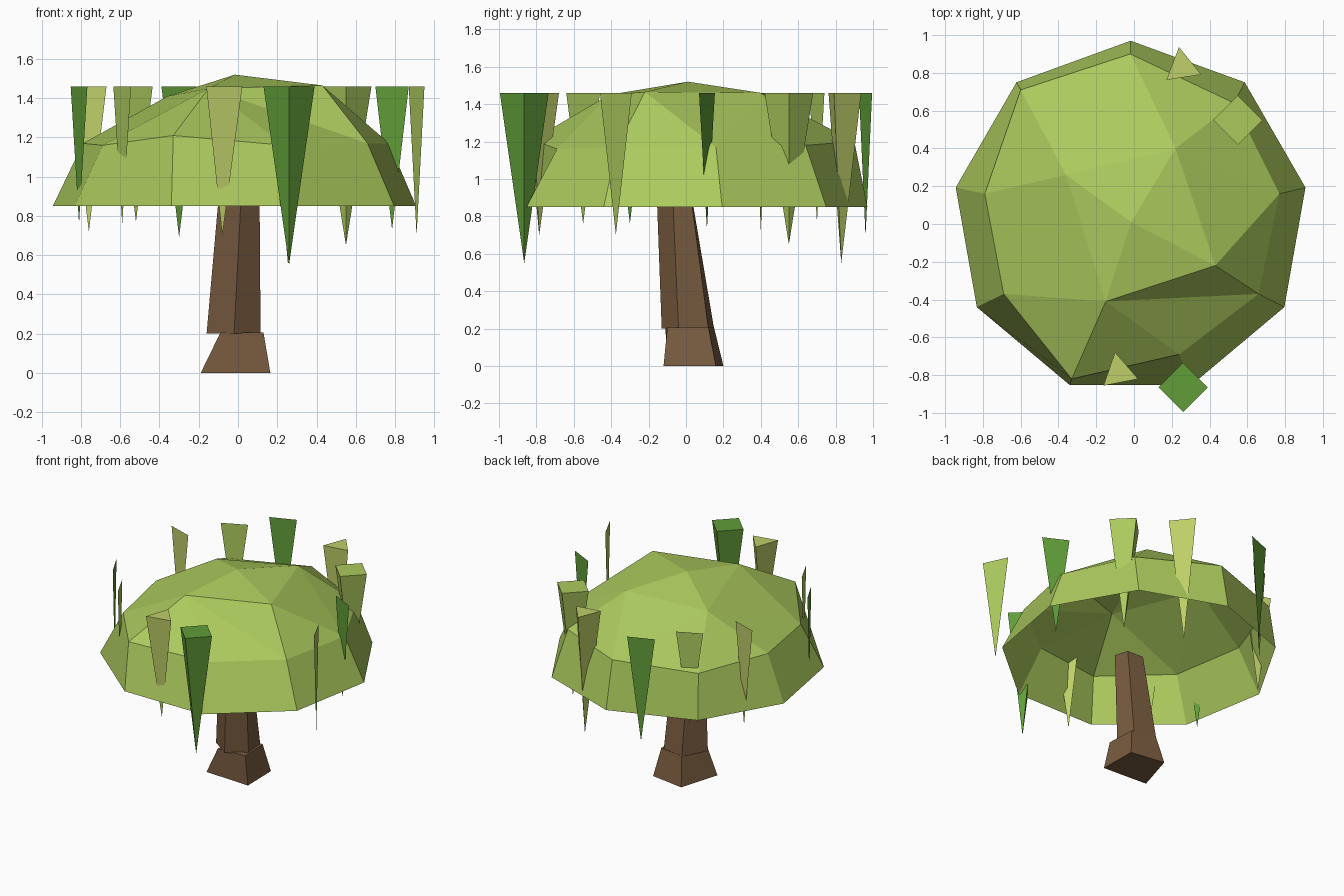
import bpy, math
from mathutils import Vector

if "Cube" in bpy.data.objects:
    bpy.data.objects.remove(bpy.data.objects["Cube"])


def material(name, rgb):
    m = bpy.data.materials.new(name)
    m.diffuse_color = (*rgb, 1)
    m.use_nodes = True
    m.node_tree.nodes["Principled BSDF"].inputs["Base Color"].default_value = m.diffuse_color
    return m


CANOPY = material("canopy_green", (0.41, 0.59, 0.11))
GREEN = material("deep_green", (0.12, 0.34, 0.04))
YELLOW = material("yellow_green", (0.52, 0.62, 0.14))
BARK = material("bark", (0.19, 0.105, 0.05))


def make(name, verts, faces, mat):
    me = bpy.data.meshes.new(name)
    me.from_pydata([tuple(v) for v in verts], [], faces)
    me.materials.append(mat)
    me.update()
    ob = bpy.data.objects.new(name, me)
    bpy.context.collection.objects.link(ob)
    return ob


def ring_quads(n, a, b):
    return [(a + i, a + (i + 1) % n, b + (i + 1) % n, b + i) for i in range(n)]


def block(name, bottom, top, z0, z1, mat):
    n = len(bottom)
    verts = [(x, y, z0) for x, y in bottom] + [(x, y, z1) for x, y in top]
    faces = ring_quads(n, 0, n) + [tuple(range(n))[::-1], tuple(range(n, 2 * n))]
    return make(name, verts, faces, mat)


# Trunk: flared foot and leaning upper part
block("trunk_base",
      [(-.19, -.10), (.165, -.12), (.16, .16), (-.10, .20)],
      [(-.09, -.11), (.13, -.10), (.12, .12), (-.07, .15)], 0, .205, BARK)
block("trunk",
      [(-.16, -.03), (-.02, -.13), (.115, -.04), (.10, .12), (-.07, .15)],
      [(-.10, -.08), (.015, -.155), (.11, -.07), (.08, .03), (-.05, .035)],
      .20, .88, BARK)

# Canopy: nine-sided open dome
rim = [(-.018 + .94 * math.cos(math.radians(90 + 40 * i)),
        .03 + .94 * math.sin(math.radians(90 + 40 * i)), .85) for i in range(9)]
mid = [(-.02, .90, 1.20), (-.60, .71, 1.18), (-.79, .16, 1.17),
       (-.69, -.37, 1.16), (-.33, -.82, 1.21), (.24, -.69, 1.16),
       (.66, -.37, 1.17), (.77, .16, 1.17), (.53, .64, 1.18)]
upper = [(.22, .40, 1.46), (-.36, .26, 1.41), (-.15, -.41, 1.45), (.43, -.22, 1.465)]
apex = [(-.015, .01, 1.52)]
faces = ring_quads(9, 0, 9)
M, U, A = 9, 18, 22
faces += [(U + i, U + (i + 1) % 4, A) for i in range(4)]
# each upper point fans over a run of middle points
for i, (first, last) in enumerate([(7, 9), (0, 3), (3, 6), (6, 7)]):
    for k in range(first, last):
        faces.append((M + k % 9, M + (k + 1) % 9, U + i))
    faces.append((M + last % 9, U + (i + 1) % 4, U + i))
make("canopy", rim + mid + upper + apex, faces, CANOPY)

# Hanging leaves
TOP = 1.46


def spike(name, x, y, tip, sides, radius, turn, mat):
    verts = []
    for i in range(sides):
        a = math.radians(turn) + math.tau * i / sides
        verts.append((x + radius * math.cos(a), y + radius * math.sin(a), TOP))
    verts.append((x, y, tip))
    faces = [tuple(range(sides))]
    faces += [((i + 1) % sides, i, sides) for i in range(sides)]
    make(name, verts, faces, mat)


def card(name, x, y, tip, dx, dy, mat):
    c, d = Vector((x, y, TOP)), Vector((dx / 2, dy / 2, 0))
    make(name, [c - d, c + d, (x, y, tip)], [(0, 1, 2)], mat)


spike("leaf_spike_front", .26, -.865, .55, 4, .13, 0, GREEN)
spike("leaf_spike_right", .55, .55, .65, 4, .13, 0, CANOPY)
spike("leaf_spike_back", .255, .83, .55, 3, .108, 99, YELLOW)
spike("leaf_spike_front_left", -.08, -.785, .70, 3, .108, 101, YELLOW)

for i, args in enumerate([
        (-.81, -.30, .76, .085, -.165, GREEN),
        (-.76, .40, .72, .18, -.06, YELLOW),
        (-.59, -.55, .76, .09, -.18, CANOPY),
        (-.52, .70, .77, .17, .08, CANOPY),
        (-.30, .96, .69, .18, .07, GREEN),
        (.785, .112, .73, .17, -.085, GREEN),
        (.91, -.375, .70, .08, -.17, CANOPY)]):
    card(f"leaf_card_{i + 1}", *args)
